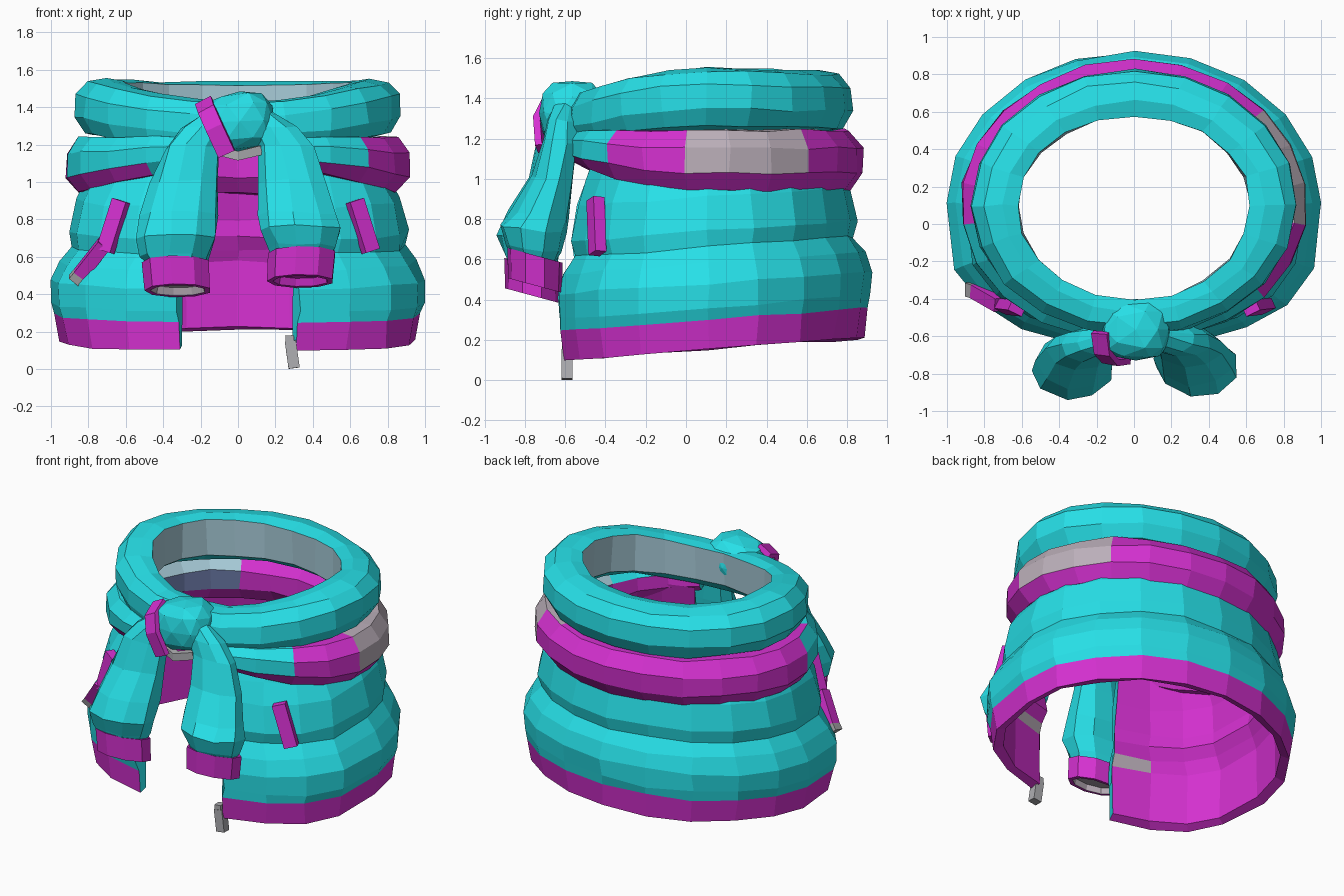
import bpy, bmesh, random
from math import sin, cos, tau, copysign
from mathutils import Vector

random.seed(4)
if "Cube" in bpy.data.objects:
    bpy.data.objects.remove(bpy.data.objects["Cube"])

TEAL, MAGENTA, GREY, PALE_BLUE, SLATE, METAL = range(6)


def material(name, rgb):
    m = bpy.data.materials.new(name)
    m.use_nodes = True
    m.diffuse_color = (*rgb, 1)
    m.node_tree.nodes["Principled BSDF"].inputs["Base Color"].default_value = (*rgb, 1)
    return m


MATS = [material("teal", (.02, .75, .81)), material("magenta", (.66, .03, .63)),
        material("patch grey", (.5, .43, .49)), material("pale blue", (.39, .6, .69)),
        material("slate blue", (.16, .21, .42)), material("metal grey", (.42, .42, .44))]


def finish(name, bm):
    me = bpy.data.meshes.new(name)
    bm.to_mesh(me)
    bm.free()
    for m in MATS:
        me.materials.append(m)
    ob = bpy.data.objects.new(name, me)
    bpy.context.collection.objects.link(ob)


def loft(name, rings, rule, closed=False, jitter=0.0):
    """Skin a row of closed sections; rule(centre, row, column) picks the colour."""
    bm = bmesh.new()
    vs = [[bm.verts.new(Vector(p) + Vector([random.uniform(-jitter, jitter) for _ in range(3)]))
           for p in ring] for ring in rings]
    n, rows = len(rings[0]), len(rings)
    for i in range(rows if closed else rows - 1):
        a, b = vs[i], vs[(i + 1) % rows]
        for j in range(n):
            k = (j + 1) % n
            f = bm.faces.new((a[j], a[k], b[k], b[j]))
            f.material_index = rule(f.calc_center_median(), i, j)
    if not closed:
        for i, ring in ((-1, vs[0]), (rows, vs[-1])):
            f = bm.faces.new(ring)
            f.material_index = rule(f.calc_center_median(), i, -1)
    bmesh.ops.recalc_face_normals(bm, faces=bm.faces)
    finish(name, bm)


def strap(name, path, side, width, thick, rule):
    """Flat strip following a path."""
    pts = [Vector(p) for p in path]
    rings = []
    for i, p in enumerate(pts):
        tan = (pts[min(i + 1, len(pts) - 1)] - pts[max(i - 1, 0)]).normalized()
        s = Vector(side)
        s = (s - tan * s.dot(tan)).normalized()
        n = tan.cross(s)
        rings.append([p + s * width / 2 * u + n * thick / 2 * v
                      for u, v in ((-1, -1), (1, -1), (1, 1), (-1, 1))])
    loft(name, rings, rule)


# Skirt of the jacket: an arc open at the front, with hem and lining
outer = [(.955, .10), (.98, .25), (.995, .31), (1.0, .43), (.96, .53), (.895, .61),
         (.91, .69), (.87, .86), (.81, .98), (.76, 1.1)]
inner = [(.72, 1.1), (.80, .86), (.84, .7), (.82, .61), (.87, .54), (.90, .47), (.90, .12)]
GAP, STEPS = .336, 18


def skirt_point(t, r, z):
    c = cos(t)
    y = .1 - .76 * r * c ** .65 if c > 0 else .1 - .82 * r * c
    return (r * sin(t), y, z + .1 * (y + .6) / 1.4)


def skirt_color(c, i, j):
    if j == len(outer) + 4 and i in (0, STEPS - 1):
        return GREY
    return MAGENTA if j == 0 or j >= len(outer) - 1 else TEAL


loft("jacket_skirt",
     [[skirt_point(GAP + (tau - 2 * GAP) * i / STEPS, r, z) for r, z in outer + inner]
      for i in range(STEPS + 1)], skirt_color, jitter=.008)


# Rolled bands around the waist; the upper one has a flat inner wall
def section(shape, t, a, b, z, rad, high):
    return [((a + rad * u) * sin(t), .1 - (b + rad * u) * cos(t), z + high * v)
            for u, v in shape]


UPPER = [(-1, -.65), (-1, .92), (-.35, 1), (.45, .9), (.95, .45), (1, -.3), (.6, -.85), (-.4, -1)]
LOWER = [(cos((j + .5) * tau / 8), sin((j + .5) * tau / 8)) for j in range(8)]


def upper_ring(t):
    front = max(0, cos(t)) ** 2
    return section(UPPER, t, .745, .605, 1.395 - .105 * front - .015 * max(0, -cos(t)),
                   .125 - .03 * front, .155 - .015 * front)


def lower_ring(t):
    front = max(0, cos(t)) ** 2
    return section(LOWER, t, .81, .66, 1.09 + .075 * front,
                   .125 - .05 * front, .165 - .085 * front)


def lower_color(c, i, j):
    if j in (2, 3):
        if c.x < -.15 and c.y < .15:
            return GREY
        if c.x < -.38:
            return PALE_BLUE if j == 2 else SLATE
        if j == 2 and c.x > 0 and c.y < .3:
            return TEAL if c.y < -.15 else PALE_BLUE
        return MAGENTA
    if j == 4:
        return MAGENTA
    if c.x < 0 and c.y < -.1 and c.z > 1.08:
        return TEAL
    if c.x > 0 and c.y < -.33 and c.z > 1.13:
        return TEAL
    if c.x > .4 and .1 < c.y < .6 and c.z > 1.04:
        return GREY
    return MAGENTA


loft("upper_roll", [upper_ring(tau * i / 20) for i in range(20)],
     lambda c, i, j: PALE_BLUE if j == 0 else TEAL, closed=True, jitter=.008)
loft("lower_roll", [lower_ring(.3 + (tau - .6) * i / 20) for i in range(21)],
     lower_color, jitter=.008)

# Knot with its strip and loop
bm = bmesh.new()
bmesh.ops.create_icosphere(bm, subdivisions=2, radius=1)
for v in bm.verts:
    x, y, z = (copysign(abs(q) ** .75, q) for q in v.co)
    v.co = Vector((.01 + .19 * x, -.565 + .165 * y, 1.325 + .16 * z + .012 * sin(4 * x)))
finish("knot", bm)
strap("knot_strip", [(-.18, -.58, 1.425), (-.165, -.69, 1.38), (-.125, -.735, 1.29),
                     (-.06, -.725, 1.15)], (.27, -.05, .13), .095, .035,
      lambda c, i, j: MAGENTA)
strap("knot_loop", [(-.11, -.64, 1.17), (0, -.67, 1.14), (.12, -.64, 1.17)],
      (0, 0, 1), .05, .05, lambda c, i, j: METAL)

# Hanging sleeves with cuffs: x, y, z, half width, half depth
sleeve = [(-.09, -.6, 1.38, .07, .06), (-.18, -.625, 1.29, .125, .085),
          (-.245, -.64, 1.18, .15, .09), (-.28, -.675, 1.0, .185, .105),
          (-.31, -.735, .82, .21, .145), (-.325, -.775, .7, .22, .16),
          (-.335, -.77, .6, .185, .135), (-.33, -.77, .54, .15, .11)]
cuff = [(-.33, -.765, .57, .185, .14), (-.32, -.765, .42, .18, .135),
        (-.32, -.765, .42, .15, .105), (-.32, -.765, .46, .14, .095)]


def hang(rows, s, tilt):
    rings = []
    for x, y, z, rx, ry in rows:
        if s > 0:
            x, y, z = .015 - x, y + .015, z + (.05 if z < .75 else 0)
        rings.append([(x + rx * cos(q), y + ry * sin(q), z - tilt * ry * sin(q))
                      for q in [(j + .5) * tau / 9 for j in range(9)]])
    return rings


for s, side in ((-1, "right"), (1, "left")):
    loft(side + "_sleeve", hang(sleeve, s, .15), lambda c, i, j: TEAL, jitter=.01)
    loft(side + "_cuff", hang(cuff, s, .27),
         lambda c, i, j: GREY if i >= 2 and s < 0 else MAGENTA)
    # Pocket strip
    strap(side + "_pocket", [(s * .625, -.45, .9), (s * .71, -.44, .63)],
          (s, .45, 0), .085, .06, lambda c, i, j: MAGENTA)

# Pocket pull swinging outward
strap("pocket_pull", [(-.715, -.43, .67), (-.845, -.355, .505), (-.875, -.345, .47)],
      (.7, .2, -.7), .075, .075, lambda c, i, j: METAL if i >= 1 else MAGENTA)

# Zip pull under the front edge
strap("zip_slider", [(.275, -.59, .18), (.28, -.59, .12)], (1, 0, 0), .045, .05,
      lambda c, i, j: METAL)
strap("zip_pull", [(.28, -.59, .15), (.3, -.592, .005)], (1, 0, 0), .06, .055,
      lambda c, i, j: METAL)
